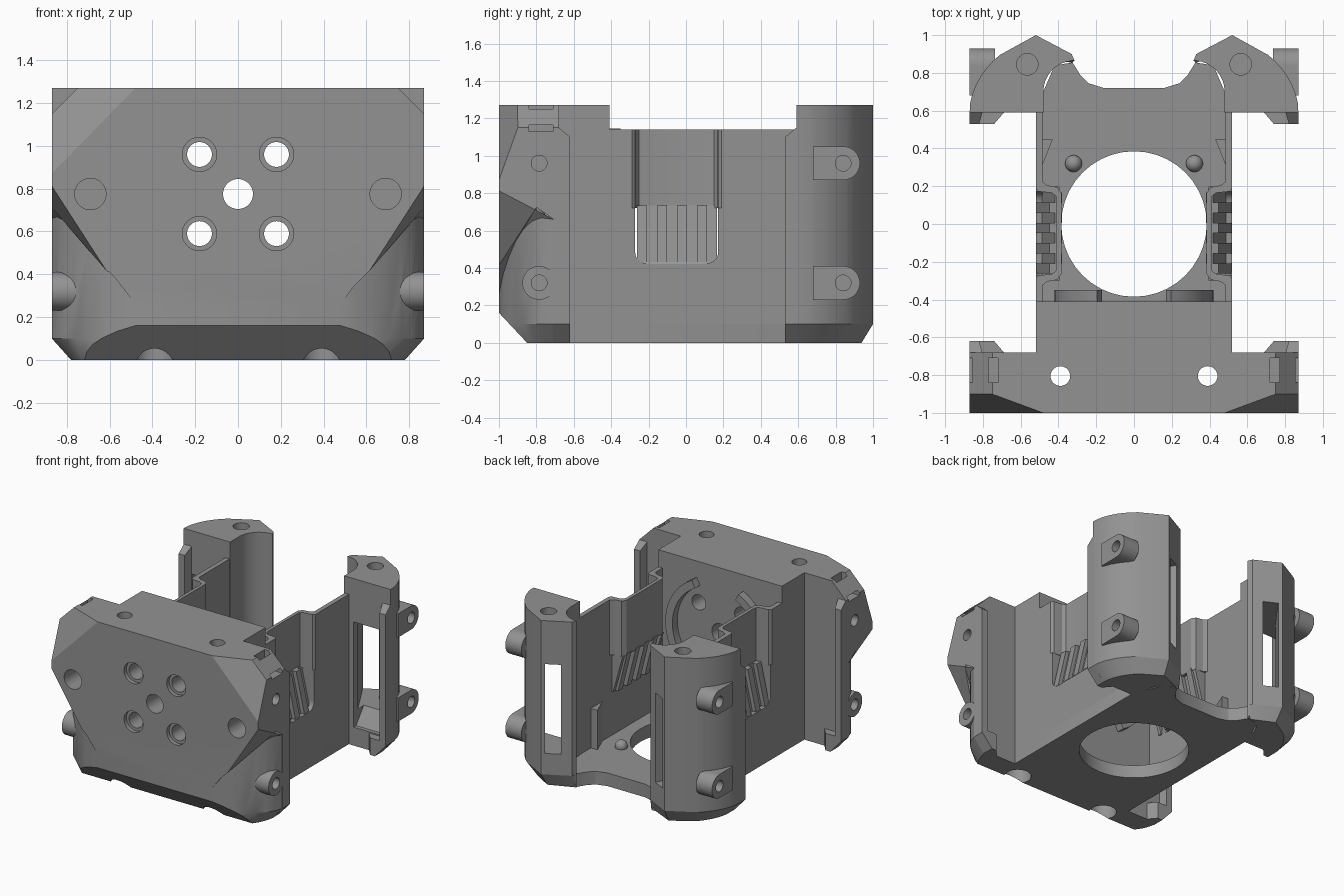
import bpy, bmesh, math
from mathutils import Vector

if "Cube" in bpy.data.objects:
    bpy.data.objects.remove(bpy.data.objects["Cube"])

grey = bpy.data.materials.new("plain grey")
grey.diffuse_color = (0.29, 0.29, 0.29, 1)
grey.use_nodes = True
grey.node_tree.nodes["Principled BSDF"].inputs["Base Color"].default_value = grey.diffuse_color


def finish(bm, name):
    bmesh.ops.recalc_face_normals(bm, faces=bm.faces)
    me = bpy.data.meshes.new(name)
    bm.to_mesh(me)
    bm.free()
    me.materials.append(grey)
    ob = bpy.data.objects.new(name, me)
    bpy.context.collection.objects.link(ob)
    return ob


def prism(name, pts, a, b, axis='z', s=1, cuts=(), top=None, foot=None):
    """Extrude a 2D outline from a to b; s mirrors x; cuts are (point, outward normal);
    top gives a height per point, foot remaps the outline at the lower end."""
    put = {'z': lambda u, v, w: (u, v, w), 'y': lambda u, v, w: (u, w, v),
           'x': lambda u, v, w: (w, u, v)}[axis]
    bm = bmesh.new()
    lo = [bm.verts.new(put(*(foot(*p) if foot else p), a)) for p in pts]
    hi = [bm.verts.new(put(*p, top(*p) if top else b)) for p in pts]
    bm.faces.new(lo)
    bm.faces.new(hi)
    n = len(pts)
    for i in range(n):
        bm.faces.new((lo[i], lo[(i + 1) % n], hi[(i + 1) % n], hi[i]))
    for co, no in cuts:
        r = bmesh.ops.bisect_plane(bm, geom=bm.verts[:] + bm.edges[:] + bm.faces[:],
                                   plane_co=co, plane_no=no, clear_outer=True)
        edges = [e for e in r['geom_cut'] if isinstance(e, bmesh.types.BMEdge)]
        bmesh.ops.holes_fill(bm, edges=edges)
    for v in bm.verts:
        v.co.x *= s
    return finish(bm, name)


def box(name, x, y, z, s=1, cuts=()):
    return prism(name, [(x[0], y[0]), (x[1], y[0]), (x[1], y[1]), (x[0], y[1])], *z, s=s, cuts=cuts)


def circle(u, v, r, n=40, a0=0, a1=360):
    m = n if a1 - a0 == 360 else n + 1
    return [(u + r * math.cos(math.radians(a0 + (a1 - a0) * i / n)),
             v + r * math.sin(math.radians(a0 + (a1 - a0) * i / n))) for i in range(m)]


def rod(name, u, v, r, a, b, axis, s=1):
    return prism(name, circle(u, v, r), a, b, axis, s)


def combine(ob, others, op):
    """Apply boolean with each helper and remove the helper."""
    for c in others:
        m = ob.modifiers.new("bool", 'BOOLEAN')
        m.operation, m.solver, m.object = op, 'EXACT', c
        bpy.context.view_layer.update()
        me = bpy.data.meshes.new_from_object(ob.evaluated_get(bpy.context.evaluated_depsgraph_get()))
        ob.modifiers.clear()
        ob.data = me
        bpy.data.objects.remove(c)
    return ob


def side_cuts(s):
    return ((0.87 * s, 0, 0.10), (0.10 * s, 0, -0.09))


# Front block: wide plate plus the deeper centre, with chamfered corners
half = [(0.87, -1), (0.87, -0.68), (0.52, -0.68), (0.52, -0.41)]
outline = half + [(-x, y) for x, y in reversed(half)]
cuts = [((0, -1, 0.16), (0, -0.16, -0.15))]
for s in (1, -1):
    p, q, r = Vector((0.48, -1, 1.27)), Vector((0.87, -0.856, 1.27)), Vector((0.87, -1, 0.87))
    no = (r - p).cross(q - p)
    no = no if no.y < 0 else -no
    cuts += [((s * p.x, p.y, p.z), (s * no.x, no.y, no.z)),
             ((s * 0.87, 0, 1.15), (s, 0, 1)), side_cuts(s)]
front = prism("front_block", outline, 0, 1.27, cuts=cuts)

# Front block: rounded lower corners, bosses, screw and cable holes
arc = [(0.48, -1), (0.56, -0.977), (0.63, -0.948), (0.70, -0.912), (0.76, -0.872), (0.81, -0.825), (0.845, -0.775),
       (0.869, -0.71)]
outside = arc + [(1, -0.71), (1, -1.1), (0.48, -1.1)]
holes = [rod("hole", 0, 0.775, 0.07, -1.1, 0, 'y')]
bosses = []
for s in (1, -1):
    holes.append(prism("corner", outside, -0.1, 0, s=s,
                       top=lambda x, y: 0.26 + 1.55 * (x - 0.48) - 0.7 * (max(y, -1) + 1)))
    holes.append(prism("corner_chamfer", outside, -0.05, 0.10, s=s,
                       foot=lambda x, y: (x - 0.35 * (x - 0.48), y)))
    for z in (0.59, 0.96):
        holes += [rod("hole", 0.18, z, 0.058, -1.1, 0, 'y', s),
                  rod("recess", 0.18, z, 0.08, -1.1, -0.97, 'y', s)]
    holes += [rod("recess", 0.69, 0.775, 0.073, -1.1, -0.80, 'y', s),
              rod("hole", 0.39, -0.805, 0.052, -0.1, 1.4, 'z', s),
              rod("recess", 0.39, -0.805, 0.095, -0.1, 0.12, 'z', s),
              box("tie_slot", (0.72, 0.77), (-0.84, -0.71), (1.13, 1.4), s),
              box("tie_slot", (0.72, 1.0), (-0.84, -0.71), (1.13, 1.165), s)]
    bosses.append(rod("boss", -0.785, 0.32, 0.09, 0.6, 0.87, 'x', s))
combine(front, holes, 'DIFFERENCE')
combine(front, bosses, 'UNION')
combine(front, [rod("hole", -0.785, z, 0.042, 0.62, 1, 'x', s) for s in (1, -1) for z in (0.32, 0.96)],
        'DIFFERENCE')

# Floor with round opening and curved rear edge
half = [(0.52, -0.42), (0.52, 0.61), (0.42, 0.84), (0.325, 0.855), (0.285, 0.79), (0.24, 0.745), (0.16, 0.72)]
floor = prism("floor", half + [(-x, y) for x, y in reversed(half)], 0, 0.10)
combine(floor, [rod("opening", 0, 0, 0.385, -0.1, 0.3, 'z')], 'DIFFERENCE')

# Rear column outline: curved outside, faceted back, rounded inner corner
column = ([(0.48, 0.59), (0.87, 0.59), (0.868, 0.64), (0.855, 0.69), (0.835, 0.74), (0.81, 0.785), (0.78, 0.825),
           (0.745, 0.865), (0.71, 0.895), (0.52, 1.0), (0.33, 0.90), (0.315, 0.865)]
          + circle(0.315, 0.70, 0.165, 8, 85, 0))
bulge = [(0.52, 0.6), (0.52, 0.19), (0.505, 0.172), (0.435, 0.165), (0.415, 0.15), (0.41, 0.13), (0.41, -0.23),
         (0.415, -0.25), (0.435, -0.265), (0.505, -0.272), (0.52, -0.29), (0.52, -0.42), (0.485, -0.42),
         (0.485, -0.325), (0.46, -0.305), (0.405, -0.295), (0.385, -0.265), (0.385, 0.165), (0.405, 0.195),
         (0.46, 0.205), (0.485, 0.225), (0.485, 0.6)]


def column_foot(x, y):
    return (0.48 + max(x - 0.48, 0) * 0.77 + min(x - 0.48, 0), 0.59 + (y - 0.59) * (0.85 if y > 0.87 or x > 0.6 else 1))


for s, side in ((1, "right"), (-1, "left")):
    # Rear column with duct window, side bosses and screw holes
    col = prism(side + "_rear_column", column, 0.10, 1.27, s=s)
    prism(side + "_column_foot", column, 0, 0.10, s=s, foot=column_foot)
    duct = [(0.36, 1.0), (0.44, 1.06), (0.66, 0.76), (0.80, 0.70), (0.80, 0.5), (0.56, 0.5), (0.56, 0.64)]
    combine(col, [prism("duct", duct, 0.26, 0.94, s=s),
                  prism("duct_sill", [(0.5, 0.14), (0.62, 0.14), (0.72, 0.27), (0.5, 0.27)], 0.56, 0.80, 'x', s)],
            'DIFFERENCE')
    bits = []
    for z in (0.32, 0.96):
        stadium = circle(0.84, z, 0.09, 20, -90, 90) + [(0.68, z + 0.09), (0.68, z - 0.09)]
        bits.append(prism("boss", stadium, 0.735, 0.87, 'x', s))
    combine(col, bits, 'UNION')
    combine(col, [rod("hole", 0.84, z, 0.042, 0.7, 1, 'x', s) for z in (0.32, 0.96)]
            + [rod("hole", 0.565, 0.845, 0.057, 1.02, 1.4, 'z', s)], 'DIFFERENCE')

    # Thin flanges on the outer edges of column and front plate, with a wide lip at the bottom
    for part, y0, y1 in (("rear", 0.60, 0.53), ("front", -0.69, -0.62)):
        d = 1 if y1 > y0 else -1
        prism(f"{side}_{part}_flange", [(0.80, y0), (0.82, y1), (0.87, y1), (0.87, y0)], 0, 1.15, s=s,
              cuts=[side_cuts(1), ((0, y1, 1.10), (0, d, 1.2))])
        prism(f"{side}_{part}_lip", [(0.68, y0), (0.74, y1), (0.87, y1), (0.87, y0)], 0, 0.13, s=s,
              cuts=[side_cuts(1)])

    # Side wall: plain below, bulged inwards at the top, open at the louvres
    yz = ([(-0.42, 0), (0.6, 0), (0.6, 0.72), (0.172, 0.72)] + circle(0.112, 0.485, 0.06, 6, -360, -450)
          + circle(-0.212, 0.485, 0.06, 6, -90, -180) + [(-0.272, 0.72), (-0.42, 0.72)])
    prism(side + "_lower_wall", yz, 0.485, 0.52, 'x', s)
    prism(side + "_bulged_wall", bulge, 0.72, 1.14, s=s)

    # Tapered webs beside the louvres
    for y in (-0.298, 0.172):
        prism(side + "_louvre_web", [(0.395, 0.72), (0.50, 0.72), (0.50, 0.43), (0.475, 0.43)], y, y + 0.026, 'y', s)

    # Leaning louvre slats, alternately set back
    for i in range(8):
        y, d = -0.262 + i * 0.0535, 0.03 * (i % 2)
        prism(f"{side}_louvre_{i}", [(0.485 - d, 0.43), (0.518 - d, 0.43), (0.448 - d, 0.735), (0.41 - d, 0.735)],
              y, y + 0.0535, 'y', s)

    # Interior: curved rib, corner post and locating dome
    rib = circle(0, 0.775, 0.42, 20, -62, 62) + circle(0, 0.775, 0.36, 20, -62, 62)[::-1]
    prism(side + "_curved_rib", rib, -0.42, -0.35, 'y', s)
    prism(side + "_corner_post", [(0.43, 0.45), (0.49, 0.45), (0.49, 0.30)], 0.05, 0.40, s=s)
    bm = bmesh.new()
    bmesh.ops.create_uvsphere(bm, u_segments=20, v_segments=12, radius=0.045)
    bmesh.ops.translate(bm, verts=bm.verts, vec=(0.32 * s, 0.32, 0.11))
    finish(bm, side + "_locating_dome")

# Smooth curved faces, keep edges sharp
bpy.ops.object.select_all(action='SELECT')
bpy.context.view_layer.objects.active = front
bpy.ops.object.shade_smooth_by_angle(angle=math.radians(25))
